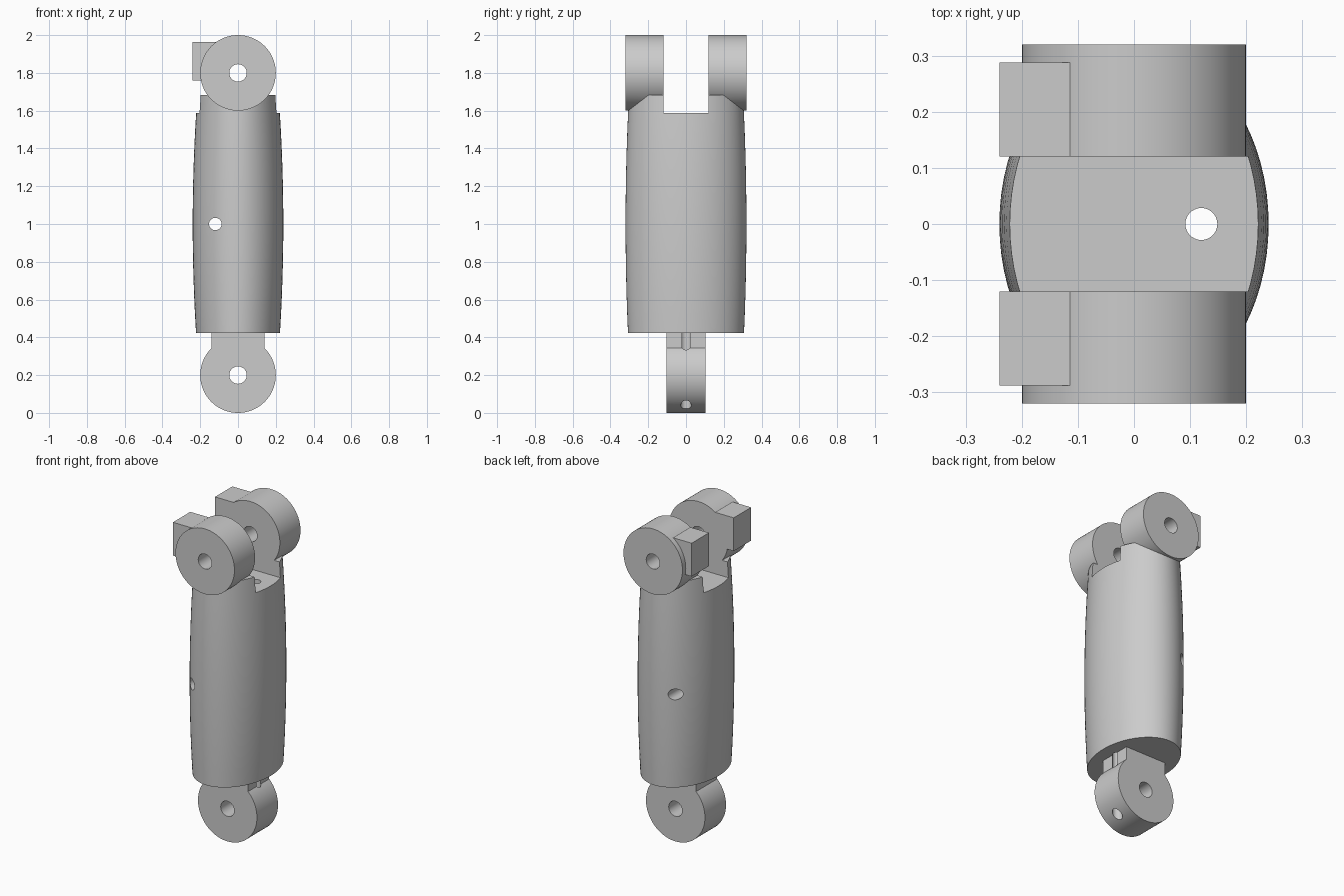
import bpy, bmesh, math
from mathutils import Matrix, Vector

cube = bpy.data.objects.get("Cube")
if cube:
    bpy.data.objects.remove(cube, do_unlink=True)

grey = bpy.data.materials.new("plain_grey")
grey.use_nodes = True
grey.diffuse_color = (0.6, 0.6, 0.6, 1)
grey.node_tree.nodes["Principled BSDF"].inputs["Base Color"].default_value = (0.6, 0.6, 0.6, 1)


def finish(name, bm):
    bmesh.ops.recalc_face_normals(bm, faces=bm.faces)
    mesh = bpy.data.meshes.new(name)
    bm.to_mesh(mesh)
    bm.free()
    mesh.materials.append(grey)
    obj = bpy.data.objects.new(name, mesh)
    bpy.context.collection.objects.link(obj)
    return obj


def box(name, low, high):
    bm = bmesh.new()
    low, high = Vector(low), Vector(high)
    place = Matrix.Translation((low + high) / 2) @ Matrix.Diagonal((high - low).to_4d())
    bmesh.ops.create_cube(bm, size=1, matrix=place)
    return finish(name, bm)


def cylinder(name, centre, radius, length, axis="Y", sides=96):
    bm = bmesh.new()
    turn = Matrix.Rotation(math.pi / 2, 4, "X") if axis == "Y" else Matrix()
    bmesh.ops.create_cone(bm, cap_ends=True, segments=sides, radius1=radius, radius2=radius,
                          depth=length, matrix=Matrix.Translation(centre) @ turn)
    return finish(name, bm)


def barrel(name, bottom, top, rings=14, sides=72):
    # Elliptical loft that swells gently at mid height
    bm = bmesh.new()
    loops = []
    for i in range(rings):
        z = bottom + (top - bottom) * i / (rings - 1)
        bulge = ((z - 1) / 0.58) ** 2
        rx, ry = 0.24 - 0.018 * bulge, 0.32 - 0.013 * bulge
        loops.append([bm.verts.new((rx * math.cos(a), ry * math.sin(a), z))
                      for a in (2 * math.pi * k / sides for k in range(sides))])
    for a, b in zip(loops, loops[1:]):
        for k in range(sides):
            n = (k + 1) % sides
            bm.faces.new((a[k], a[n], b[n], b[k]))
    bm.faces.new(loops[0])
    bm.faces.new(loops[-1])
    return finish(name, bm)


def combine(target, tool, operation):
    mod = target.modifiers.new(operation.lower(), "BOOLEAN")
    mod.operation, mod.solver, mod.object = operation, "EXACT", tool
    bpy.context.view_layer.objects.active = target
    bpy.ops.object.modifier_apply(modifier=mod.name)
    bpy.data.objects.remove(tool, do_unlink=True)


# Barrel body with the lower neck and eye
link = barrel("link_body", 0.423, 1.682)
combine(link, box("lower_neck", (-0.14, -0.102, 0.25), (0.14, 0.102, 0.6)), "UNION")
combine(link, cylinder("lower_eye", (0, 0, 0.2), 0.2, 0.2041), "UNION")

# Upper fork: an eye and a stop block on each side
for side, label in ((-1, "front"), (1, "back")):
    combine(link, cylinder("upper_eye_" + label, (0, side * 0.2, 1.8), 0.2, 0.24), "UNION")
    y0, y1 = sorted((side * 0.1, side * 0.288))
    combine(link, box("stop_block_" + label, (-0.24, y0, 1.76), (-0.1, y1, 1.964)), "UNION")

# Fork slot, pin holes, cross hole and vertical bore
combine(link, box("slot_cutter", (-0.5, -0.12, 1.587), (0.5, 0.12, 2.2)), "DIFFERENCE")
for label, centre, radius in (("upper_pin", (0, 0, 1.8), 0.046),
                              ("lower_pin", (0, 0, 0.2), 0.046),
                              ("cross_hole", (-0.12, 0, 1.0), 0.033)):
    combine(link, cylinder(label, centre, radius, 1, sides=40), "DIFFERENCE")
combine(link, cylinder("bore", (0.12, 0, 1), 0.0285, 3, "Z", 40), "DIFFERENCE")

# Smooth the round walls and keep the cut edges crisp
bpy.ops.object.select_all(action="DESELECT")
link.select_set(True)
bpy.context.view_layer.objects.active = link
bpy.ops.object.shade_smooth_by_angle(angle=math.radians(30))
